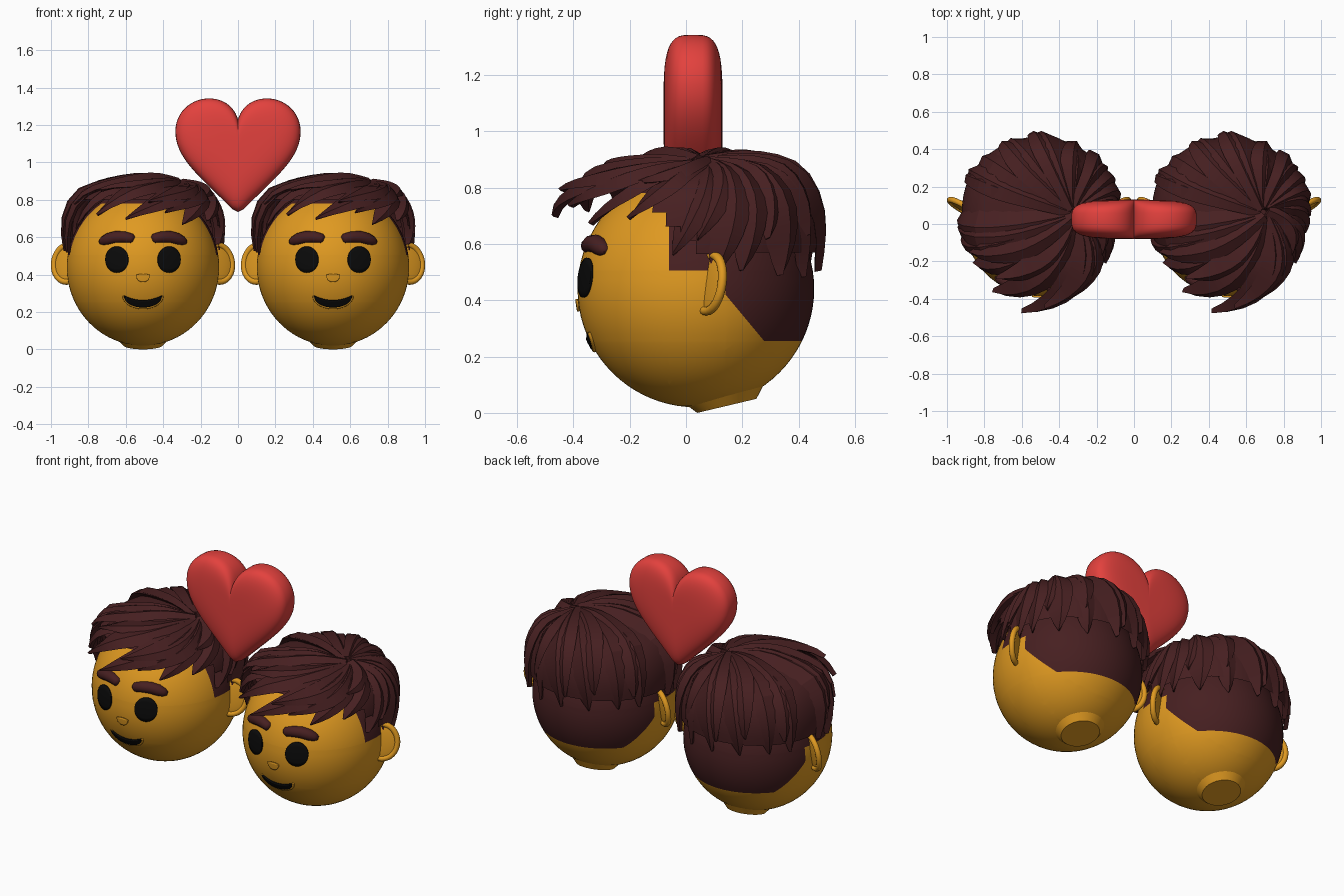
import bpy, bmesh, random
from math import sin, cos, pi, sqrt, radians, exp
from mathutils import Vector, Matrix
from mathutils.geometry import interpolate_bezier

if "Cube" in bpy.data.objects:
    bpy.data.objects.remove(bpy.data.objects["Cube"])

rng = random.Random(11)
CENTRE = Vector((0, 0.035, 0.44))   # middle of the skull
R, SQUASH = 0.42, 0.97              # skull radius and its narrowing in x
HEAD_X = 0.508


def material(name, rgb):
    m = bpy.data.materials.new(name)
    m.use_nodes = True
    m.diffuse_color = (*rgb, 1)
    bsdf = m.node_tree.nodes["Principled BSDF"]
    bsdf.inputs["Base Color"].default_value = (*rgb, 1)
    bsdf.inputs["Roughness"].default_value = 0.9
    bsdf.inputs["Specular IOR Level"].default_value = 0.1
    return m


SKIN = material("golden skin", (0.74, 0.32, 0.015))
HAIR = material("dark brown hair", (0.062, 0.014, 0.015))
BLACK = material("black", (0.003, 0.003, 0.003))
RED = material("heart red", (0.77, 0.053, 0.047))
head_parts = []


def finish(name, bm, mats, angle=40, part=True):
    """Turn a bmesh into a shaded object."""
    me = bpy.data.meshes.new(name)
    bm.to_mesh(me)
    bm.free()
    for m in mats:
        me.materials.append(m)
    me.shade_smooth()
    me.set_sharp_from_angle(angle=radians(angle))
    ob = bpy.data.objects.new(name, me)
    bpy.context.collection.objects.link(ob)
    if part:
        head_parts.append(ob)
    return ob


def on_skull(x, z, off=0.0):
    dz = z - CENTRE.z
    return Vector((x, CENTRE.y - sqrt((R + off) ** 2 - (x / SQUASH) ** 2 - dz * dz), z))


def smooth(t):
    t = max(0, min(1, t))
    return t * t * (3 - 2 * t)


def tube(name, points, radii, mat, cyclic=False):
    """Round tube with a radius at each point."""
    bm = bmesh.new()
    n, rings = len(points), []
    for i, p in enumerate(points):
        a = points[i - 1] if i or cyclic else p
        b = points[(i + 1) % n] if i < n - 1 or cyclic else p
        t = (b - a).normalized()
        u = t.cross(Vector((0, 1, 0))).normalized()
        v = t.cross(u)
        rings.append([bm.verts.new(p + (u * cos(k * pi / 6) + v * sin(k * pi / 6)) * radii[i])
                      for k in range(12)])
    for i in range(n if cyclic else n - 1):
        A, B = rings[i], rings[(i + 1) % n]
        for k in range(12):
            bm.faces.new((A[k], A[k - 1], B[k - 1], B[k]))
    if not cyclic:
        bm.faces.new(rings[0])
        bm.faces.new(rings[-1])
    bmesh.ops.recalc_face_normals(bm, faces=bm.faces)
    return finish(name, bm, [mat], 60)


def patch(name, cx, half, top, bottom, mat, cols=24, rows=6):
    """Thin plate on the face between two edge curves, u running from -1 to 1."""
    bm = bmesh.new()
    grid = []
    for i in range(cols + 1):
        u = -cos(pi * i / cols)
        hi, lo = top(u), bottom(u)
        grid.append([bm.verts.new(on_skull(cx + u * half, hi + (lo - hi) * j / rows, 0.005))
                     for j in range(rows + 1)])
    for a, b in zip(grid, grid[1:]):
        for j in range(rows):
            bm.faces.new((a[j], a[j + 1], b[j + 1], b[j]))
    bmesh.ops.remove_doubles(bm, verts=bm.verts, dist=0.0005)
    ob = finish(name, bm, [mat])
    mod = ob.modifiers.new("thickness", 'SOLIDIFY')
    mod.thickness, mod.offset = 0.009, 0


# Skull, with the short hair at the back and the sideburns cut into it
bm = bmesh.new()
bmesh.ops.create_uvsphere(bm, u_segments=64, v_segments=40, radius=R,
                          matrix=Matrix.Translation(CENTRE) @ Matrix.Diagonal((SQUASH, 1, 1, 1)))
for co, no in (((0, 0, 0.505), (0, 0, 1)), ((0, -0.06, 0), (0, 1, 0)), ((0, 0.14, 0), (0, 1, 0)),
               ((0, 0.14, 0.42), (0, 1.2, 1)), ((0, 0, 0.255), (0, 0, 1))):
    bmesh.ops.bisect_plane(bm, geom=bm.verts[:] + bm.edges[:] + bm.faces[:],
                           plane_co=co, plane_no=no, dist=0.0001)
for f in bm.faces:
    c = f.calc_center_median()
    back = c.y > 0.14 and c.z > max(0.255, 0.42 - 1.2 * (c.y - 0.14))
    f.material_index = int(back or (c.y > -0.06 and c.z > 0.505) or c.z > 0.78)
finish("skull", bm, [SKIN, HAIR])

# Neck stub, tilted backwards
axis = Vector((0, 0.23, -0.97)).normalized()
bm = bmesh.new()
bmesh.ops.create_cone(bm, cap_ends=True, segments=40, radius1=0.15, radius2=0.108, depth=0.05,
                      matrix=Matrix.Translation(Vector((0, 0.145, 0.025)) - axis * 0.025)
                      @ axis.to_track_quat('Z', 'Y').to_matrix().to_4x4())
finish("neck", bm, [SKIN])

# Ears, eyes and eyebrows on both sides
brow_line = ((0.048, 0.588, 0.014), (0.058, 0.592, 0.026), (0.1, 0.6, 0.031), (0.145, 0.6, 0.033),
             (0.185, 0.59, 0.032), (0.213, 0.579, 0.025), (0.23, 0.573, 0.012))
for s, side in ((1, "left"), (-1, "right")):
    place = (Matrix.Translation((s * 0.402, 0.085, 0.46)) @ Matrix.Rotation(radians(30 * s), 4, 'Z')
             @ Matrix.Rotation(radians(-8), 4, 'X'))
    bm = bmesh.new()
    bmesh.ops.create_uvsphere(bm, u_segments=32, v_segments=16, radius=1,
                              matrix=place @ Matrix.Diagonal((0.088, 0.013, 0.1, 1)))
    finish(side + "_ear", bm, [SKIN])
    rim = [place @ Vector((0.086 * cos(k * pi / 16), 0, 0.1 * sin(k * pi / 16))) for k in range(32)]
    tube(side + "_ear_rim", rim, [0.016] * 32, SKIN, cyclic=True)
    patch(side + "_eye", s * 0.139, 0.061, lambda u: 0.48 + 0.07 * sqrt(max(0, 1 - u * u)),
          lambda u: 0.48 - 0.07 * sqrt(max(0, 1 - u * u)), BLACK)
    tube(side + "_eyebrow", [on_skull(s * x, z, -0.003) for x, z, r in brow_line],
         [r for x, z, r in brow_line], HAIR)

# Nose and smile
patch("nose", 0, 0.037, lambda u: 0.398 + 0.006 * (1 - u * u),
      lambda u: 0.398 - 0.038 * sqrt(max(0, 1 - u * u)), SKIN)
patch("mouth", 0, 0.1, lambda u: 0.262 + 0.024 * u * u,
      lambda u: 0.286 - 0.06 * sqrt(max(0, 1 - u * u)), BLACK)
lip = [-cos(pi * i / 20) for i in range(21)]
tube("lower_lip", [on_skull(0.103 * u, 0.286 - 0.064 * sqrt(max(0, 1 - u * u)), 0.002) for u in lip],
     [0.007] * 21, SKIN)


# Hair: distance from the skull centre by direction, and the hairline by heading
def hair_radius(d):
    dome = 0.12 * smooth((d.z - 0.05) / 0.75) - 0.05 * smooth((d.z - 0.72) / 0.28)
    return 0.42 + dome + 0.02 * smooth(d.y / 0.6)


def hairline(cos_a):
    return 0.07 + 0.18 * smooth(cos_a / 0.6)


bm = bmesh.new()
bmesh.ops.create_uvsphere(bm, u_segments=48, v_segments=32, radius=1)
low = []
for v in bm.verts:
    d = v.co.normalized()
    flat = max(0.001, sqrt(d.x ** 2 + d.y ** 2))
    v.co = CENTRE + d * (hair_radius(d) - 0.022)
    if d.z * 0.45 < hairline(-d.y / flat) + 0.05:
        low.append(v)
bmesh.ops.delete(bm, geom=low, context='VERTS')
finish("hair_cap", bm, [HAIR])

# Broad locks sweep out from a crown on the left side and end in points
crown = Vector((0.38, 0.06, 0.9)).normalized()
STEPS = 10


def add_lock(bm, heading, rise, lift, half_width):
    front = exp(-((heading + 0.15) / 0.5) ** 2)
    e = (hairline(cos(heading)) + rise) / (0.46 + 0.1 * front)
    h = sqrt(1 - e * e)
    tip = Vector((sin(heading) * h, -cos(heading) * h, e))
    span = crown.angle(tip)
    bow = crown.cross(tip).normalized() * (0.1 + 0.16 * front)

    def spot(s):
        d = (crown.slerp(tip, s) + bow * sin(pi * s)).normalized()
        return d, CENTRE + d * (hair_radius(d) + lift - 0.012 + 0.1 * front * s ** 1.7)

    rings = []
    for i in range(STEPS + 1):
        s = 0.03 + 0.97 * i / STEPS
        d, p = spot(s)
        travel = (spot(s + 0.01)[1] - spot(s - 0.01)[1]).normalized()
        across = d.cross(travel).normalized()
        taper = 1 if s < 0.55 else max(0.02, (1 - s) / 0.45) ** 0.8
        w = half_width * (0.3 + 0.7 * sin(min(pi / 2, s * span))) * taper
        t = (0.4 + 0.6 * taper) * (0.5 + 0.5 * smooth(s * 3))
        rings.append([bm.verts.new(p + across * (a * w) + d * (b * t)) for a, b in
                      ((-1, -0.036), (0.1, -0.04), (1, 0.0), (0.3, 0.022))])
    for A, B in zip(rings, rings[1:]):
        for k in range(4):
            bm.faces.new((A[k], A[k - 1], B[k - 1], B[k]))
    bm.faces.new(rings[0])
    bm.faces.new(rings[-1])


bm = bmesh.new()
for count, rise, lift, width in ((17, 0, 0, 0.12), (12, 0.09, 0.01, 0.125)):
    for i in range(count):
        heading = -pi + 2 * pi * (i + rng.uniform(-0.22, 0.22)) / count
        add_lock(bm, heading, rise + rng.uniform(-0.04, 0.025), lift + rng.uniform(-0.008, 0.01),
                 width * rng.uniform(0.85, 1.15))
bmesh.ops.recalc_face_normals(bm, faces=bm.faces)
finish("hair_locks", bm, [HAIR], 25)

# The second head is a copy of the first
for ob in head_parts:
    twin = ob.copy()
    bpy.context.collection.objects.link(twin)
    base = ob.name
    ob.name, twin.name = "right_head_" + base, "left_head_" + base
    ob.location.x, twin.location.x = -HEAD_X, HEAD_X

# Puffed heart between the heads
knots = (((0, 1.23), (0.02, 1.3), (0.08, 1.342), (0.155, 1.342)),
         ((0.155, 1.342), (0.25, 1.342), (0.335, 1.27), (0.335, 1.165)),
         ((0.335, 1.165), (0.335, 1.02), (0.2, 0.92), (0.03, 0.75)))
half = []
for seg in knots:
    half += interpolate_bezier(*[Vector((x, 0, z)) for x, z in seg], 14)[:-1]
half += [Vector((0.03, 0, 0.75)), Vector((0, 0, 0.735))]
outline = half + [Vector((-p.x, 0, p.z)) for p in half[-2:0:-1]]
core = Vector((0, 0.025, 1.08))
bm = bmesh.new()
rings = []
for i in range(1, 24):
    a = -pi / 2 + pi * i / 24
    k, y = cos(a) ** 0.56, abs(sin(a)) ** 0.56 * (1 if a > 0 else -1)
    rings.append([bm.verts.new((p.x * k, core.y + 0.105 * y, core.z + (p.z - core.z) * k))
                  for p in outline])
n = len(outline)
for A, B in zip(rings, rings[1:]):
    for k in range(n):
        bm.faces.new((A[k], A[k - 1], B[k - 1], B[k]))
for ring, y in ((rings[0], -0.105), (rings[-1], 0.105)):
    pole = bm.verts.new(core + Vector((0, y, 0)))
    for k in range(n):
        bm.faces.new((ring[k], ring[k - 1], pole))
bmesh.ops.recalc_face_normals(bm, faces=bm.faces)
finish("heart", bm, [RED], 60, part=False)
